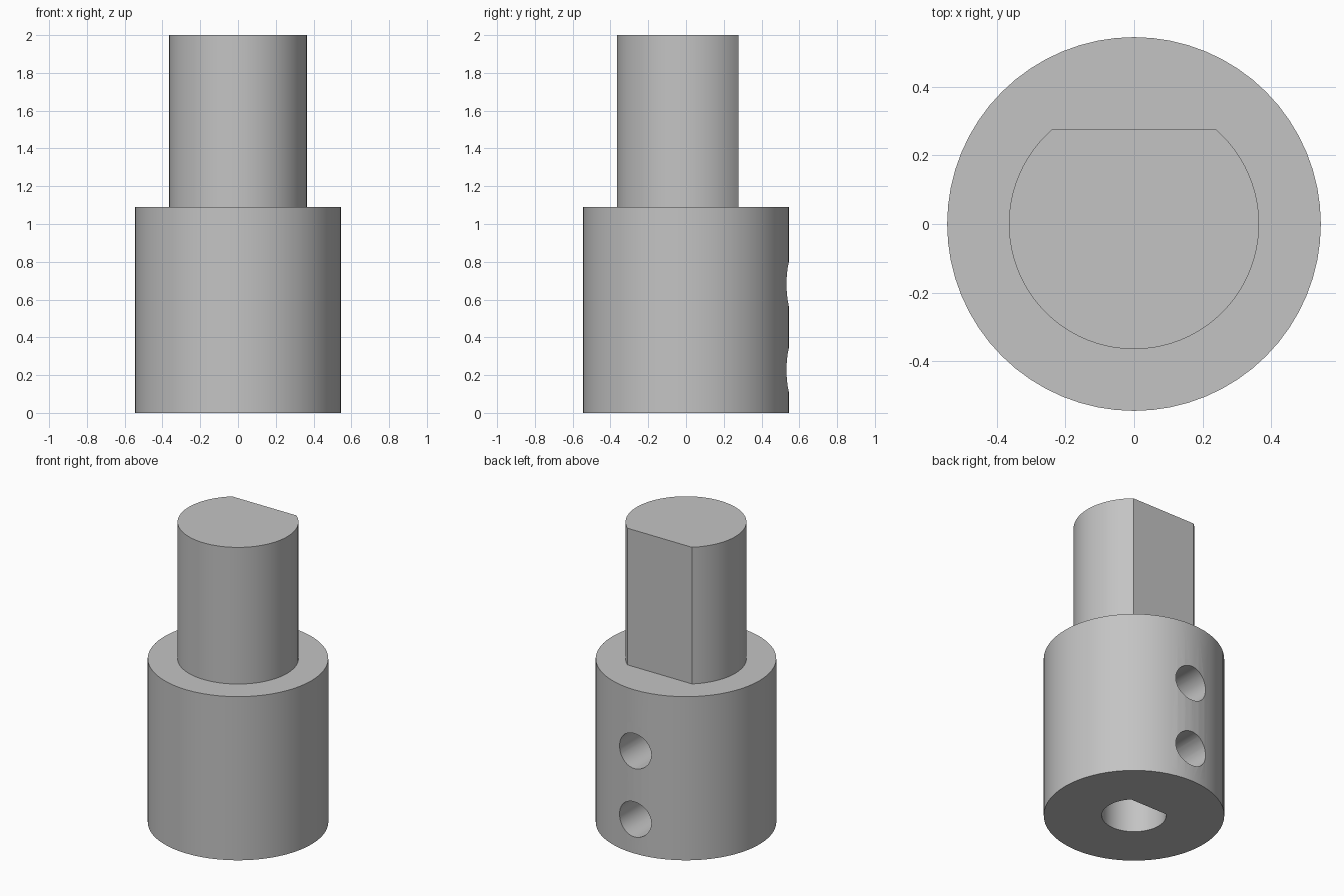
import bpy
import bmesh
from math import sin, cos, pi, asin, radians
from mathutils import Matrix

if "Cube" in bpy.data.objects:
    bpy.data.objects.remove(bpy.data.objects["Cube"])

BODY_R, BODY_H, TOTAL_H = 0.545, 1.09, 2.0
SHAFT_R, SHAFT_FLAT = 0.365, 0.277
BORE_R, BORE_FLAT, BORE_DEPTH = 0.195, 0.137, 0.91
SCREW_R, SCREW_HEIGHTS = 0.117, (0.227, 0.682)

grey = bpy.data.materials.new("plain grey")
grey.use_nodes = True
GREY = (0.55, 0.55, 0.55, 1)
grey.diffuse_color = GREY
grey.node_tree.nodes["Principled BSDF"].inputs["Base Color"].default_value = GREY


def outline(radius, flat=None, sides=64):
    """Circle, or a D shape whose flat faces +y."""
    if flat is None:
        return [(radius * cos(2 * pi * i / sides), radius * sin(2 * pi * i / sides))
                for i in range(sides)]
    a = asin(flat / radius)
    start, sweep = pi - a, pi + 2 * a
    return [(radius * cos(start + sweep * i / sides), radius * sin(start + sweep * i / sides))
            for i in range(sides + 1)]


def prism(name, points, z0, z1, turn=None):
    """Extrude an outline from z0 to z1, then optionally turn it."""
    bm = bmesh.new()
    base = bm.faces.new([bm.verts.new((x, y, z0)) for x, y in points])
    ext = bmesh.ops.extrude_face_region(bm, geom=[base])
    top = [v for v in ext["geom"] if isinstance(v, bmesh.types.BMVert)]
    bmesh.ops.translate(bm, verts=top, vec=(0, 0, z1 - z0))
    if turn:
        bm.transform(turn)
    bmesh.ops.recalc_face_normals(bm, faces=bm.faces)
    mesh = bpy.data.meshes.new(name)
    bm.to_mesh(mesh)
    bm.free()
    mesh.materials.append(grey)
    obj = bpy.data.objects.new(name, mesh)
    bpy.context.collection.objects.link(obj)
    return obj


def combine(target, tool, operation):
    """Apply a boolean and discard the tool."""
    tool.hide_render = True
    mod = target.modifiers.new(operation.lower(), "BOOLEAN")
    mod.object, mod.operation, mod.solver = tool, operation, "EXACT"
    bpy.context.view_layer.objects.active = target
    bpy.ops.object.modifier_apply(modifier=mod.name)
    bpy.data.objects.remove(tool)


# Round body with the D-shaped shaft on top
adapter = prism("shaft_adapter", outline(BODY_R), 0, BODY_H)
shaft = prism("d_shaft", outline(SHAFT_R, SHAFT_FLAT), BODY_H - 0.05, TOTAL_H)
combine(adapter, shaft, "UNION")

# D-shaped blind bore in the underside
bore = prism("bore_cutter", outline(BORE_R, BORE_FLAT, 48), -0.1, BORE_DEPTH)
combine(adapter, bore, "DIFFERENCE")

# Two set-screw holes from the back into the bore
for z in SCREW_HEIGHTS:
    turn = Matrix.Translation((0, 0, z)) @ Matrix.Rotation(radians(-90), 4, "X")
    hole = prism("screw_hole_cutter", outline(SCREW_R, sides=40), 0.05, 0.7, turn)
    combine(adapter, hole, "DIFFERENCE")

# Smooth round walls, sharp rims
bpy.ops.object.select_all(action="DESELECT")
adapter.select_set(True)
bpy.context.view_layer.objects.active = adapter
bpy.ops.object.shade_smooth_by_angle(angle=radians(30))
